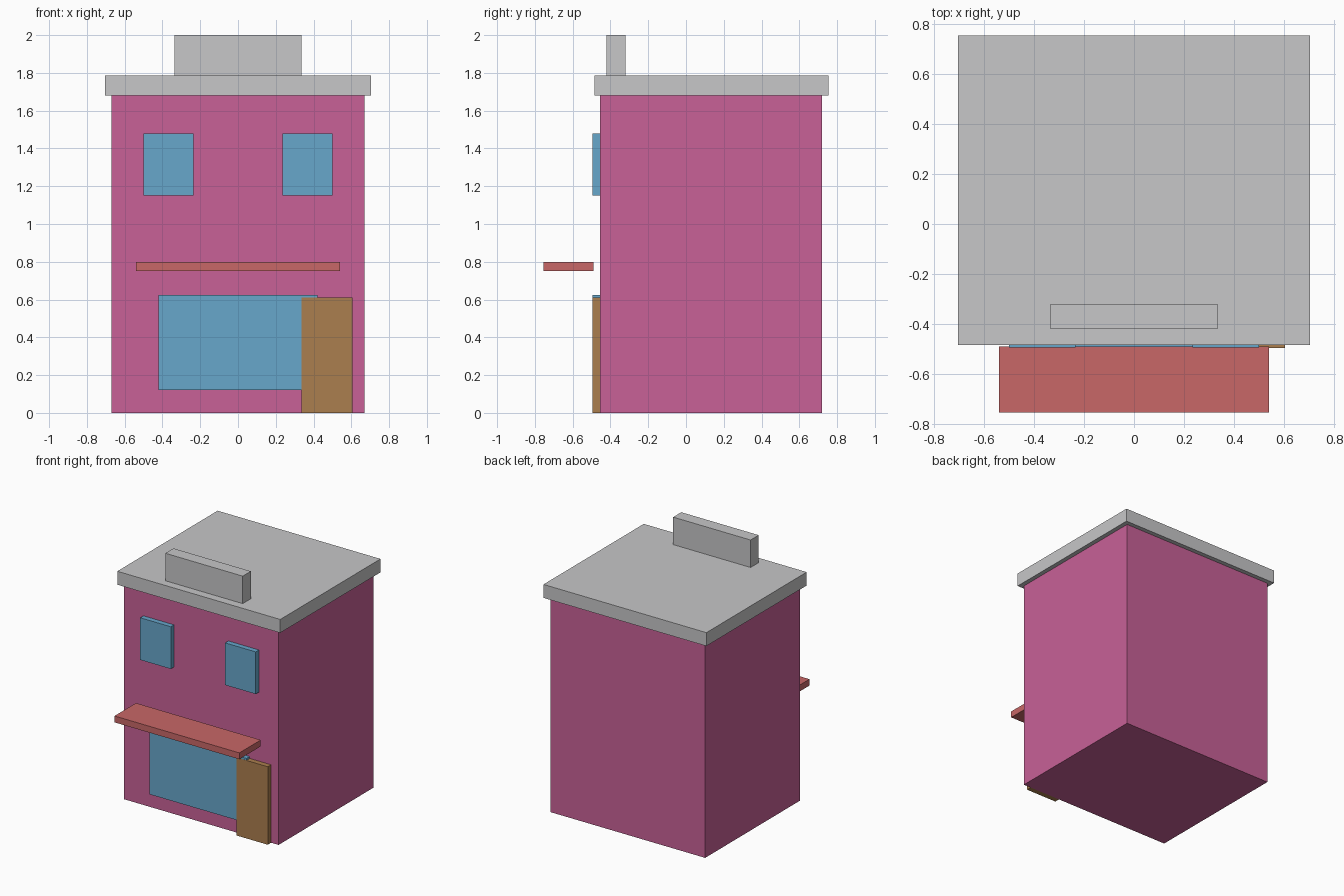
import bpy

cube = bpy.data.objects.get("Cube")
if cube:
    bpy.data.objects.remove(cube, do_unlink=True)


def material(name, rgb):
    mat = bpy.data.materials.new(name)
    mat.use_nodes = True
    color = (*rgb, 1.0)
    mat.diffuse_color = color
    mat.node_tree.nodes["Principled BSDF"].inputs["Base Color"].default_value = color
    return mat


def box(name, mat, x, y, z):
    """Box spanning the given (low, high) range on each axis."""
    spans = (x, y, z)
    bpy.ops.mesh.primitive_cube_add(size=1)
    obj = bpy.context.object
    obj.name = name
    obj.location = [(lo + hi) / 2 for lo, hi in spans]
    obj.scale = [hi - lo for lo, hi in spans]
    bpy.ops.object.transform_apply(location=True, rotation=False, scale=True)
    obj.data.materials.append(mat)
    return obj


pink = material("pink wall", (0.58, 0.12, 0.31))
grey = material("light grey", (0.57, 0.57, 0.58))
blue = material("blue glass", (0.136, 0.385, 0.60))
red = material("red awning", (0.58, 0.136, 0.136))
brown = material("brown wood", (0.41, 0.21, 0.077))

wall_y = -0.455
glass_y = -0.495

# Building body, roof slab and blank sign board
box("walls", pink, (-0.67, 0.67), (wall_y, 0.72), (0, 1.68))
box("roof", grey, (-0.705, 0.705), (-0.485, 0.755), (1.68, 1.785))
box("sign_board", grey, (-0.335, 0.335), (-0.42, -0.32), (1.785, 2.0))

# Upper windows, one on each side
for side, x in (("right", (-0.50, -0.235)), ("left", (0.235, 0.50))):
    box(f"upper_window_{side}", blue, x, (glass_y, wall_y), (1.15, 1.48))

# Shop front: wide window, door just proud of it, awning above
box("shop_window", blue, (-0.42, 0.42), (glass_y, wall_y), (0.12, 0.625))
box("door", brown, (0.335, 0.605), (glass_y - 0.001, wall_y), (0, 0.61))
box("awning", red, (-0.54, 0.54), (-0.755, -0.49), (0.75, 0.80))
